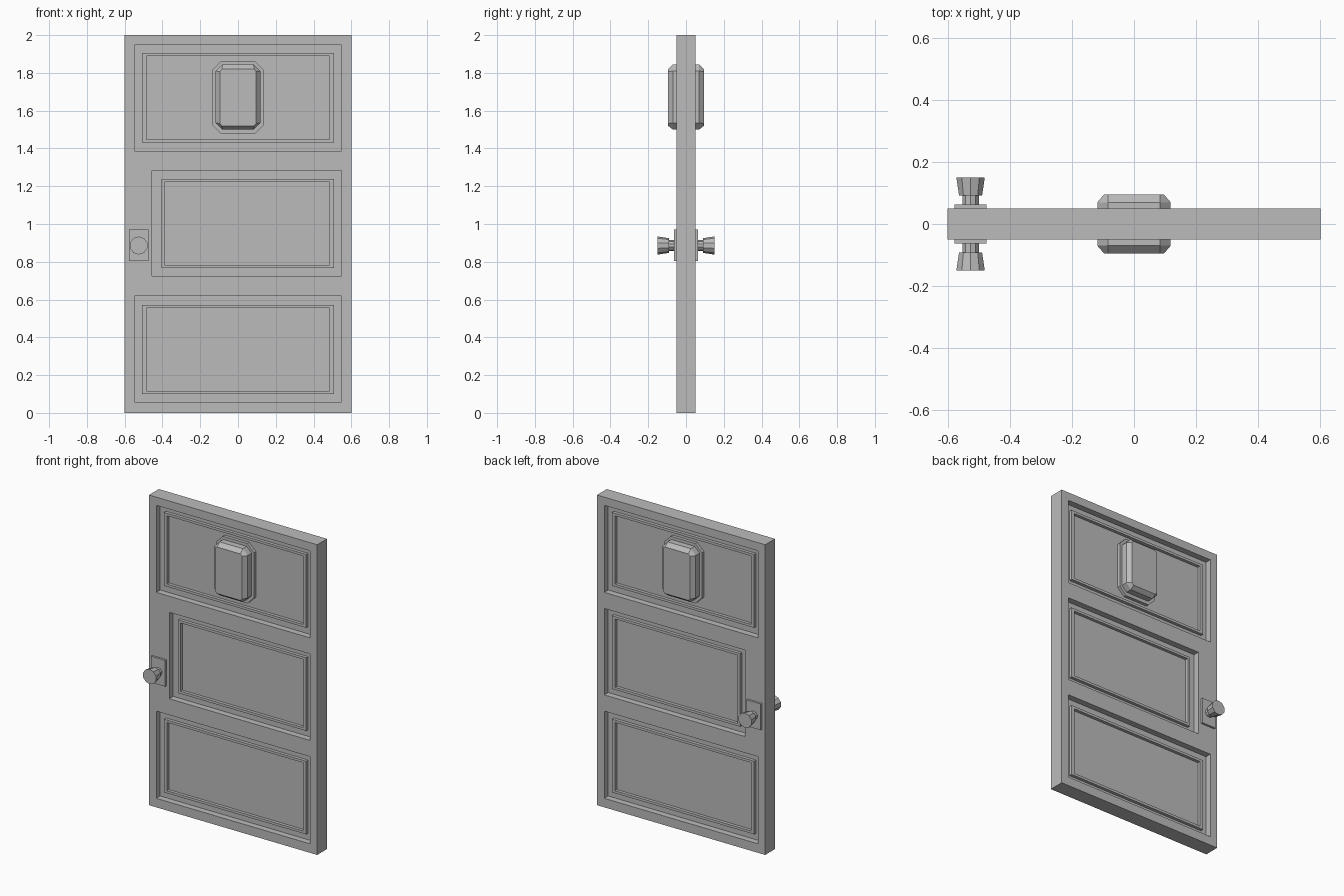
import bpy, bmesh, math

old = bpy.data.objects.get("Cube")
if old:
    bpy.data.objects.remove(old, do_unlink=True)

grey = bpy.data.materials.new("plain_grey")
grey.use_nodes = True
grey.diffuse_color = (0.5, 0.5, 0.5, 1)
grey.node_tree.nodes["Principled BSDF"].inputs["Base Color"].default_value = (0.5, 0.5, 0.5, 1)

HALF = 0.05      # half thickness of the slab
FLOOR = 0.01     # distance of a recessed panel from the middle plane
RIDGE = 0.03     # distance of the moulding top from the middle plane


def rect(x0, x1, z0, z1):
    return [(x0, z0), (x1, z0), (x1, z1), (x0, z1)]


def octagon(half_x, half_z, cut, cz):
    a, b = half_x - cut, half_z - cut
    pts = [(half_x, -b), (half_x, b), (a, half_z), (-a, half_z),
           (-half_x, b), (-half_x, -b), (-a, -half_z), (a, -half_z)]
    return [(x, z + cz) for x, z in pts]


def circle(radius, cx, cz, sides=10):
    turn = 2 * math.pi / sides
    return [(cx + radius * math.sin(i * turn), cz + radius * math.cos(i * turn))
            for i in range(sides)]


def loft(name, rings, side=1, capped=True):
    """Join outlines in the xz plane, each given with its distance y."""
    bm = bmesh.new()
    loops = [[bm.verts.new((x, side * y, z)) for x, z in pts] for pts, y in rings]
    pairs = list(zip(loops, loops[1:]))
    if capped:
        bm.faces.new(loops[0])
        bm.faces.new(loops[-1])
    else:
        pairs.append((loops[-1], loops[0]))
    for low, high in pairs:
        n = len(low)
        for i in range(n):
            j = (i + 1) % n
            bm.faces.new((low[i], low[j], high[j], high[i]))
    bmesh.ops.recalc_face_normals(bm, faces=bm.faces)
    mesh = bpy.data.meshes.new(name)
    bm.to_mesh(mesh)
    bm.free()
    mesh.materials.append(grey)
    obj = bpy.data.objects.new(name, mesh)
    bpy.context.collection.objects.link(obj)
    return obj


# Panel recess and moulding: outer, moulding outside, moulding inside
panels = {
    "top": (rect(-0.548, 0.548, 1.386, 1.947),
            rect(-0.507, 0.507, 1.432, 1.905),
            rect(-0.485, 0.485, 1.448, 1.889)),
    "middle": (rect(-0.455, 0.548, 0.725, 1.282),
               rect(-0.405, 0.507, 0.767, 1.239),
               rect(-0.39, 0.485, 0.783, 1.223)),
    "bottom": (rect(-0.548, 0.548, 0.058, 0.62),
               rect(-0.507, 0.507, 0.1, 0.572),
               rect(-0.485, 0.485, 0.116, 0.556)),
}

# Door slab
slab = rect(-0.6, 0.6, 0, 2)
door = loft("door_slab", [(slab, -HALF), (slab, HALF)])
bpy.context.view_layer.objects.active = door

for label, side in (("front", -1), ("back", 1)):
    for name, (outer, rim, inner) in panels.items():
        # Cut the recess
        cutter = loft("recess_cutter", [(outer, FLOOR), (outer, HALF * 2)], side)
        cut = door.modifiers.new("recess", 'BOOLEAN')
        cut.operation = 'DIFFERENCE'
        cut.solver = 'EXACT'
        cut.object = cutter
        bpy.ops.object.modifier_apply(modifier=cut.name)
        bpy.data.objects.remove(cutter, do_unlink=True)
        # Raised moulding around the panel
        loft(f"{label}_{name}_moulding",
             [(rim, 0.005), (rim, RIDGE), (inner, RIDGE), (inner, 0.005)],
             side, capped=False)

    # Window: thin base plate and bevelled body
    base = octagon(0.135, 0.193, 0.047, 1.67)
    loft(f"{label}_window_base", [(base, 0.005), (base, RIDGE)], side)
    body = octagon(0.118, 0.172, 0.035, 1.672)
    face = octagon(0.096, 0.15, 0.012, 1.67)
    loft(f"{label}_window_body", [(body, 0.02), (body, 0.07), (face, 0.095)], side)

    # Lock plate, knob stem and flared knob
    plate = rect(-0.577, -0.475, 0.803, 0.972)
    loft(f"{label}_lock_plate", [(plate, 0.045), (plate, 0.063)], side)
    stem = circle(0.028, -0.526, 0.886)
    loft(f"{label}_knob_stem", [(stem, 0.06), (stem, 0.095)], side)
    loft(f"{label}_knob", [(circle(0.039, -0.526, 0.886), 0.091),
                           (circle(0.048, -0.526, 0.886), 0.15)], side)
